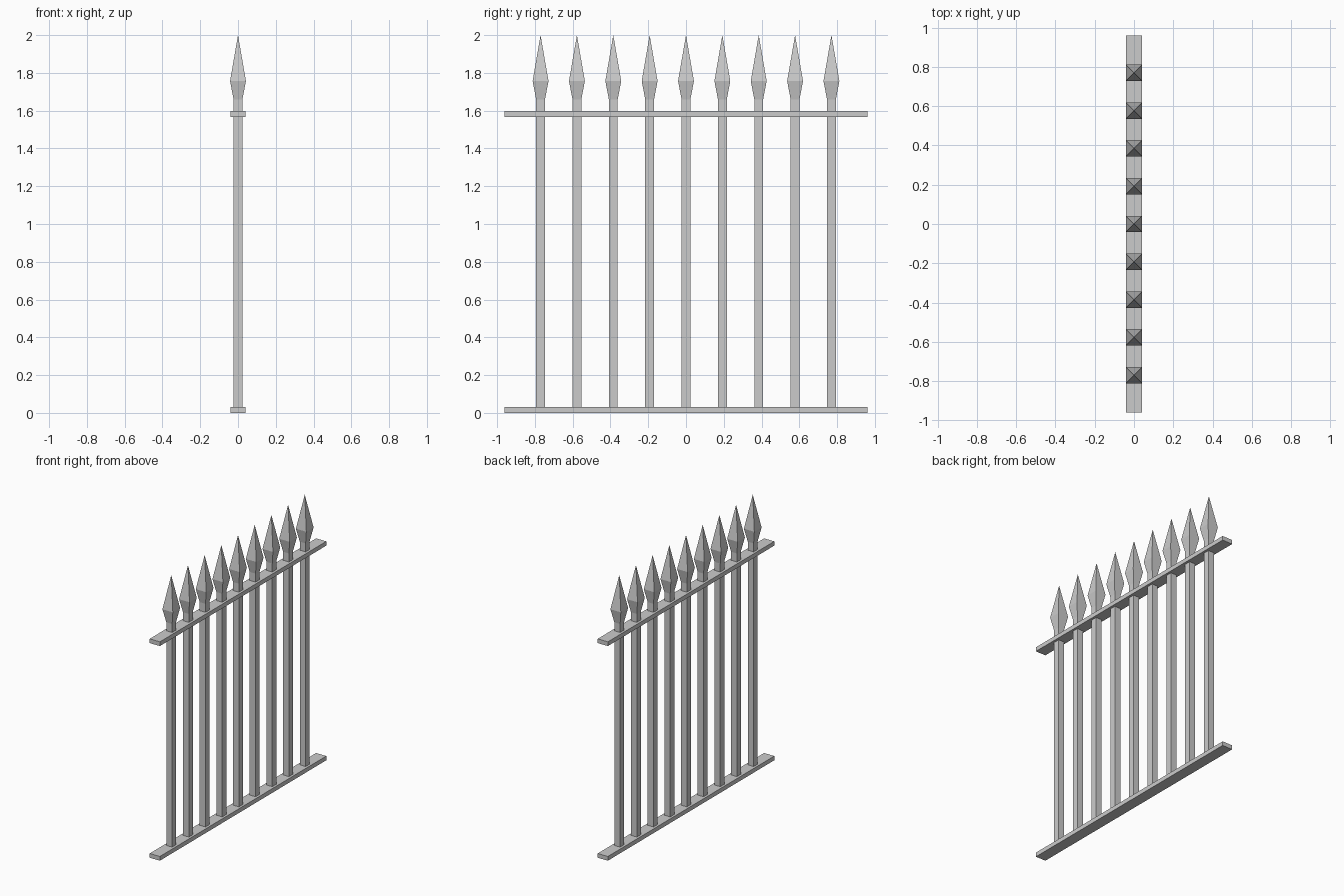
import bpy, bmesh

cube = bpy.data.objects.get("Cube")
if cube:
    bpy.data.objects.remove(cube, do_unlink=True)

iron = bpy.data.materials.new("grey_iron")
iron.use_nodes = True
GREY = (0.6, 0.6, 0.6, 1)
iron.diffuse_color = GREY
iron.node_tree.nodes["Principled BSDF"].inputs["Base Color"].default_value = GREY


def square_loft(name, sections, y=0, half_length=None):
    """Square rings (z, half width) joined upwards; zero width makes a point."""
    bm = bmesh.new()
    rings = []
    for z, w in sections:
        if w == 0:
            rings.append([bm.verts.new((0, 0, z))])
        else:
            d = half_length or w
            rings.append([bm.verts.new((sx * w, sy * d, z))
                          for sx, sy in ((-1, -1), (1, -1), (1, 1), (-1, 1))])
    for low, high in zip(rings, rings[1:]):
        for i in range(4):
            j = (i + 1) % 4
            if len(high) == 1:
                bm.faces.new((low[i], low[j], high[0]))
            else:
                bm.faces.new((low[i], low[j], high[j], high[i]))
    bm.faces.new(rings[0][::-1])
    if len(rings[-1]) == 4:
        bm.faces.new(rings[-1])
    mesh = bpy.data.meshes.new(name)
    bm.to_mesh(mesh)
    bm.free()
    mesh.materials.append(iron)
    obj = bpy.data.objects.new(name, mesh)
    obj.location.y = y
    bpy.context.collection.objects.link(obj)
    return obj


# Horizontal rails
for name, z in (("bottom_rail", 0), ("top_rail", 1.567)):
    square_loft(name, [(z, 0.041), (z + 0.031, 0.041)], half_length=0.96)

# Upright bars with spear heads
BAR, HEAD = 0.0235, 0.042
for i in range(9):
    square_loft(f"spear_bar_{i + 1}",
                [(0.015, BAR), (1.66, BAR), (1.757, HEAD), (2, 0)],
                y=(i - 4) * 0.1925)
